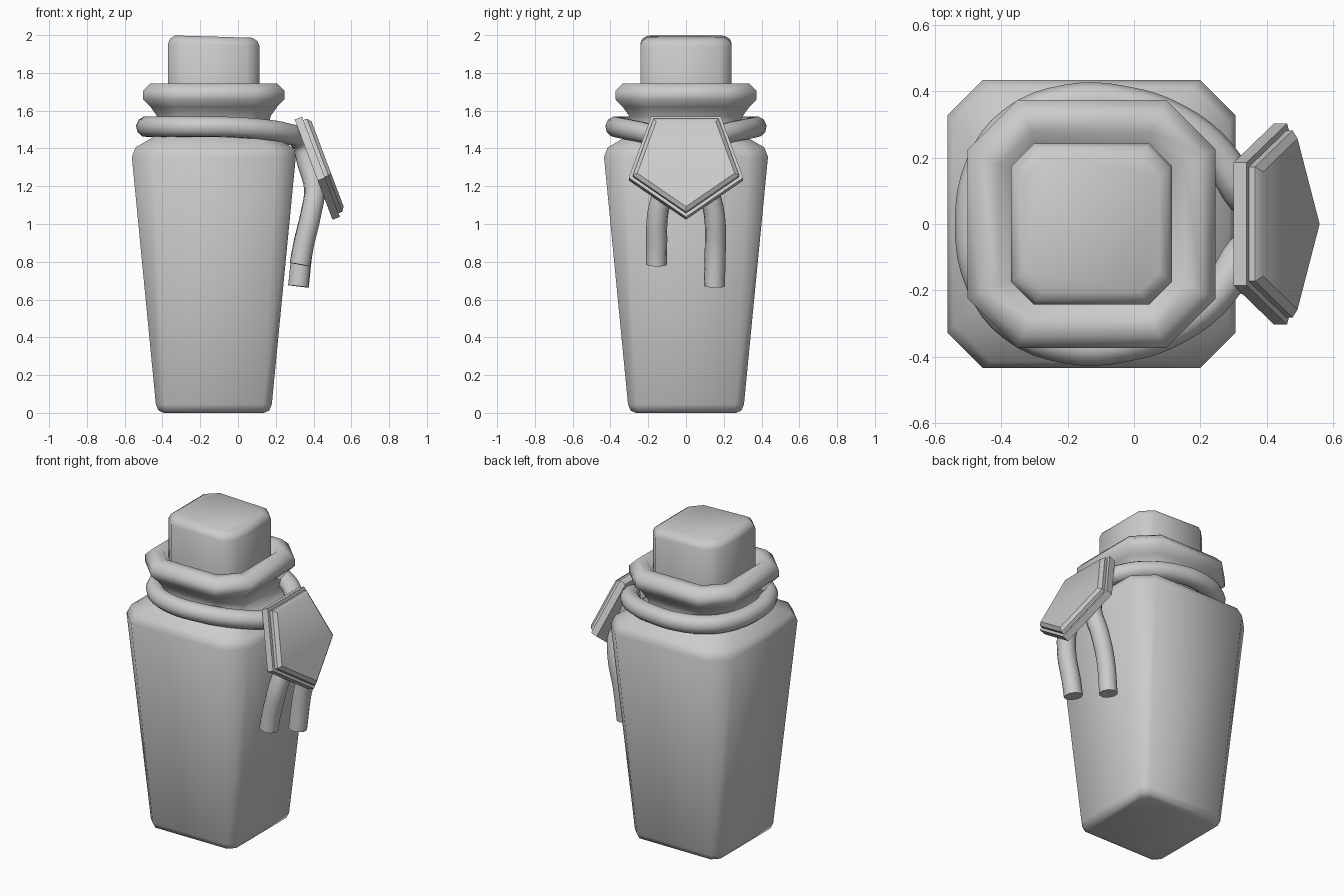
import bpy, bmesh, math
from mathutils import Vector

if "Cube" in bpy.data.objects:
    bpy.data.objects.remove(bpy.data.objects["Cube"])

CX = -0.128  # axis of the bottle


def finish(name, bm, angle=50):
    bmesh.ops.recalc_face_normals(bm, faces=bm.faces)
    me = bpy.data.meshes.new(name)
    bm.to_mesh(me)
    bm.free()
    ob = bpy.data.objects.new(name, me)
    bpy.context.collection.objects.link(ob)
    bpy.context.view_layer.objects.active = ob
    ob.select_set(True)
    bpy.ops.object.shade_smooth_by_angle(angle=math.radians(angle))
    ob.select_set(False)
    return ob


def loft(bm, rings):
    loops = [[bm.verts.new(p) for p in r] for r in rings]
    n = len(loops[0])
    for a, b in zip(loops, loops[1:]):
        for i in range(n):
            j = (i + 1) % n
            bm.faces.new((a[i], a[j], b[j], b[i]))
    bm.faces.new(loops[0])
    bm.faces.new(loops[-1])


def octagon(h, c, z):
    """Square of half width h with corners cut by c."""
    k = h - c
    return [(CX + x, y, z) for x, y in
            ((h, -k), (h, k), (k, h), (-k, h), (-h, k), (-h, -k), (-k, -h), (k, -h))]


# bottle: foot, tapered body, shoulder, neck and rolled lip
bm = bmesh.new()
loft(bm, [octagon(*s) for s in (
    (0.265, 0.035, 0.0), (0.293, 0.04, 0.012), (0.307, 0.045, 0.045),
    (0.434, 0.107, 1.355), (0.415, 0.11, 1.405), (0.33, 0.11, 1.455),
    (0.29, 0.11, 1.51), (0.30, 0.11, 1.57), (0.335, 0.13, 1.62),
    (0.374, 0.15, 1.66), (0.374, 0.15, 1.705), (0.335, 0.13, 1.745),
    (0.28, 0.10, 1.745), (0.245, 0.075, 1.70))])
finish("bottle", bm, 65)

# cork with a slightly tilted, bevelled top
bm = bmesh.new()
loft(bm, [octagon(*s) for s in (
    (0.242, 0.068, 1.66), (0.242, 0.068, 1.955), (0.232, 0.066, 1.98), (0.205, 0.06, 1.998))])
for v in bm.verts:
    if v.co.z > 1.9:
        v.co.z -= 0.03 * (v.co.x - CX + 0.2)
    if v.co.z > 1.98:
        v.co.z = min(v.co.z, 2.0)
finish("cork", bm, 65)

# rope: loop round the neck with two hanging ends
side = [(-0.45, 0.18, 1.515), (-0.36, 0.30, 1.515), (-0.2, 0.365, 1.515),
        (-0.03, 0.36, 1.512), (0.13, 0.305, 1.50), (0.25, 0.21, 1.48),
        (0.335, 0.08, 1.435), (0.37, 0.075, 1.32), (0.405, 0.115, 1.19),
        (0.385, 0.15, 1.05), (0.345, 0.155, 0.88)]
left = [(x, -y, z) for x, y, z in side] + [(0.328, -0.157, 0.785)]
right = side + [(0.32, 0.15, 0.67)]
path = left[::-1] + [(-0.484, 0, 1.515)] + right
cu = bpy.data.curves.new("rope", "CURVE")
cu.dimensions = "3D"
cu.bevel_depth = 0.056
cu.bevel_resolution = 3
cu.resolution_u = 4
cu.use_fill_caps = True
sp = cu.splines.new("BEZIER")
sp.bezier_points.add(len(path) - 1)
for bp, p in zip(sp.bezier_points, path):
    bp.co = p
    bp.handle_left_type = bp.handle_right_type = "AUTO"
rope = bpy.data.objects.new("rope", cu)
bpy.context.collection.objects.link(rope)

# tag: pentagon back plate with a smaller raised plate, leaning outwards
down = Vector((0.2, 0, -0.53)).normalized()
out = Vector((0.53, 0, 0.2)).normalized()
origin = Vector((0.30, 0, 1.553))
shape = [(-0.185, 0), (0.185, 0), (0.303, 0.345), (0, 0.567), (-0.303, 0.345)]


def pentagon(scale, depth):
    return [origin + Vector((0, y * scale, 0)) + down * (0.27 + (d - 0.27) * scale)
            + out * depth for y, d in shape]


bm = bmesh.new()
loft(bm, [pentagon(1.0, 0.0), pentagon(1.0, 0.042)])
loft(bm, [pentagon(0.93, 0.03), pentagon(0.93, 0.062), pentagon(0.85, 0.08)])
finish("tag", bm, 40)
